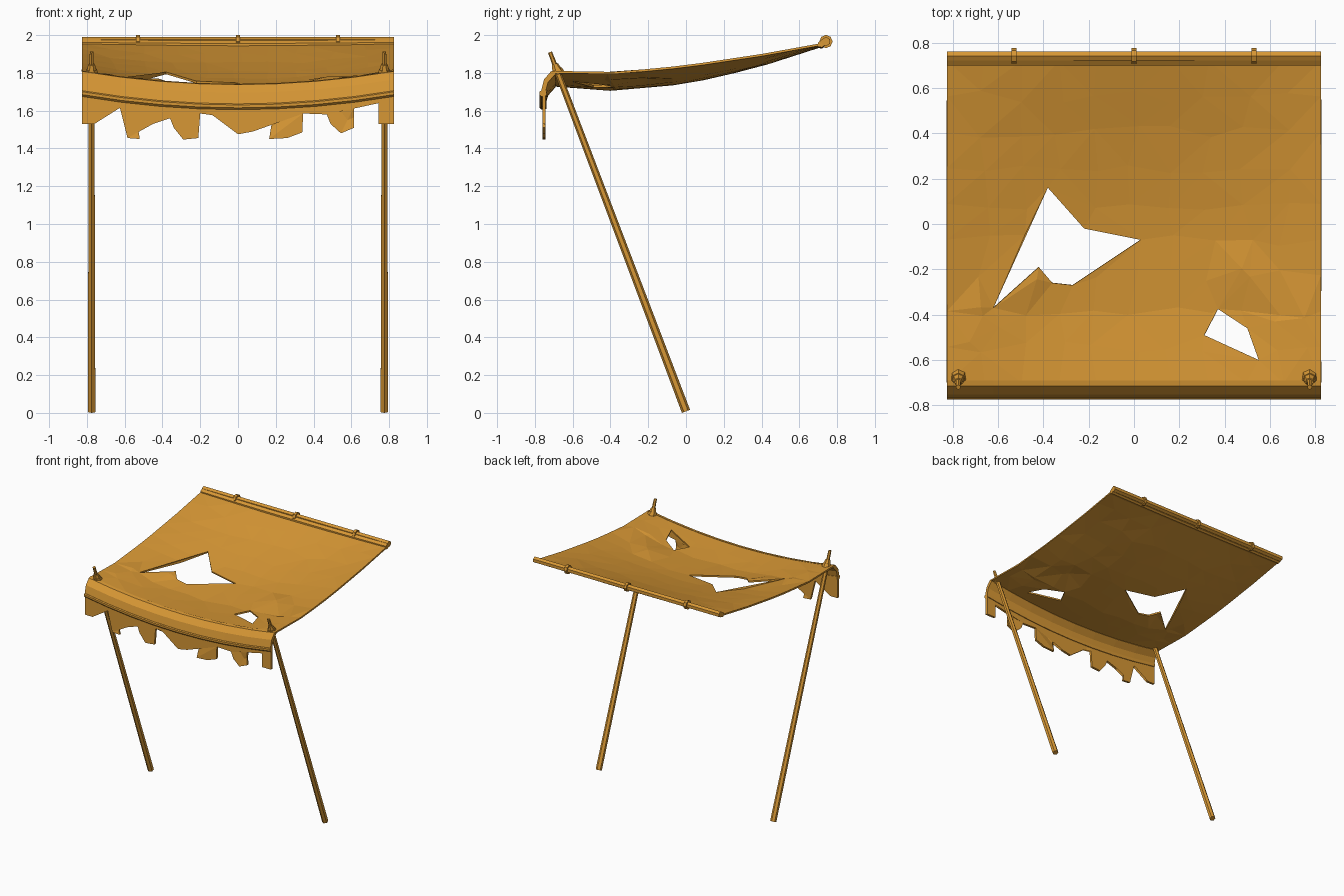
import bpy, bmesh, math, random
from mathutils import Vector
from mathutils.geometry import delaunay_2d_cdt, intersect_point_line

random.seed(4)
cube = bpy.data.objects.get("Cube")
if cube:
    bpy.data.objects.remove(cube)

HALF = 0.825          # half width of the cloth
SAG = 0.07            # droop of the front edge

mat = bpy.data.materials.new("ochre cloth")
mat.use_nodes = True
colour = (0.68, 0.31, 0.035, 1)
mat.diffuse_color = colour
bsdf = mat.node_tree.nodes["Principled BSDF"]
bsdf.inputs["Base Color"].default_value = colour
bsdf.inputs["Roughness"].default_value = 0.9


def finish(name, bm, thickness=0, offset=-1):
    mesh = bpy.data.meshes.new(name)
    bm.to_mesh(mesh)
    bm.free()
    obj = bpy.data.objects.new(name, mesh)
    bpy.context.collection.objects.link(obj)
    mesh.materials.append(mat)
    if thickness:
        mod = obj.modifiers.new("thickness", "SOLIDIFY")
        mod.thickness, mod.offset = thickness, offset
    return obj


def rod(name, a, b, r1, r2, sides=6):
    """Tapered prism from point a to point b."""
    a, b = Vector(a), Vector(b)
    bm = bmesh.new()
    bmesh.ops.create_cone(bm, cap_ends=True, segments=sides, radius1=r1,
                          radius2=r2, depth=(b - a).length)
    turn = (b - a).to_track_quat('Z', 'Y').to_matrix().to_4x4()
    bm.transform(turn)
    bmesh.ops.translate(bm, verts=bm.verts, vec=(a + b) / 2)
    return finish(name, bm)


def lerp(table, t):
    for (t0, v0), (t1, v1) in zip(table, table[1:]):
        if t <= t1:
            return v0 + (v1 - v0) * (t - t0) / (t1 - t0)
    return table[-1][1]


def droop(x):
    return 1 - (x / HALF) ** 2


# Roof cloth: sagging sheet with folds and two torn holes
EDGE = [(-0.7, 1.81), (-0.4, 1.802), (0, 1.84), (0.4, 1.9), (0.72, 1.958)]
DIP = [(-0.7, SAG), (-0.4, 0.085), (0, 0.088), (0.35, 0.06), (0.72, 0.008)]
FOLDS = [((-0.78, -0.69), (-0.41, -0.22)), ((-0.78, -0.69), (-0.67, -0.35)),
         ((0.78, -0.69), (0.46, -0.17)), ((0.78, -0.69), (0.75, -0.4))]
HOLES = [[(-0.62, -0.37), (-0.38, 0.16), (-0.22, -0.02), (0.03, -0.07),
          (-0.27, -0.27), (-0.36, -0.26), (-0.42, -0.19)],
         [(0.31, -0.49), (0.37, -0.375), (0.5, -0.46), (0.55, -0.6)]]


def cloth_height(p):
    z = lerp(EDGE, p.y) - lerp(DIP, p.y) * droop(p.x)
    for a, b in FOLDS:
        q, t = intersect_point_line(p, Vector(a), Vector(b))
        t = min(max(t, 0), 1)
        near = Vector(a).lerp(Vector(b), t)
        z += 0.018 * math.exp(-((p - near).length / 0.05) ** 2) * t
    return z


def inside(p, poly):
    hit = False
    for (x0, y0), (x1, y1) in zip(poly, poly[1:] + poly[:1]):
        if (y0 > p.y) != (y1 > p.y) and p.x < x0 + (x1 - x0) * (p.y - y0) / (y1 - y0):
            hit = not hit
    return hit


pts, edges = [], []
for poly in HOLES:
    n = len(pts)
    pts += [Vector(p) for p in poly]
    edges += [(n + i, n + (i + 1) % len(poly)) for i in range(len(poly))]
NX, NY = 10, 9
for i in range(NX + 1):
    for j in range(NY + 1):
        p = Vector((HALF * (2 * i / NX - 1), -0.7 + 1.42 * j / NY))
        if 0 < i < NX and 0 < j < NY:
            p += Vector((random.uniform(-0.03, 0.03), random.uniform(-0.03, 0.03)))
        if not any(inside(p, h) for h in HOLES):
            pts.append(p)
for a, b in FOLDS:
    pts += [Vector(a).lerp(Vector(b), t) for t in (0.5, 0.95)]
flat, _, tris, *_ = delaunay_2d_cdt(pts, edges, [], 0, 1e-5)
bm = bmesh.new()
verts = [bm.verts.new((p.x, p.y, cloth_height(p))) for p in flat]
for tri in tris:
    centre = sum((flat[i] for i in tri), Vector((0, 0))) / 3
    if not any(inside(centre, h) for h in HOLES):
        bm.faces.new([verts[i] for i in tri])
bmesh.ops.delete(bm, geom=[v for v in bm.verts if not v.link_faces], context='VERTS')
finish("roof_cloth", bm, 0.012)


def sweep(name, profile, sag, steps=8):
    """Closed (y, z) profile carried across the width along a drooping line."""
    bm = bmesh.new()
    rings = []
    for i in range(steps + 1):
        x = HALF * (2 * i / steps - 1)
        rings.append([bm.verts.new((x, y, z - sag * droop(x))) for y, z in profile])
    n = len(profile)
    for r0, r1 in zip(rings, rings[1:]):
        for k in range(n):
            bm.faces.new((r0[k], r0[(k + 1) % n], r1[(k + 1) % n], r1[k]))
    bm.faces.new(rings[0])
    bm.faces.new(rings[-1])
    bmesh.ops.recalc_face_normals(bm, faces=bm.faces)
    return finish(name, bm)


# Front valance folding over the edge, and the hem below it
sweep("front_valance", [(-0.69, 1.812), (-0.715, 1.808), (-0.752, 1.765),
                        (-0.768, 1.7), (-0.745, 1.695), (-0.73, 1.75),
                        (-0.69, 1.795)], SAG)
sweep("front_hem", [(-0.768, 1.706), (-0.775, 1.7), (-0.775, 1.685),
                    (-0.765, 1.675), (-0.738, 1.68), (-0.738, 1.706)], SAG)

# Tattered flaps hanging from the hem
TORN = [(-0.825, 1.53), (-0.76, 1.53), (-0.76, 1.64), (-0.625, 1.615),
        (-0.585, 1.455), (-0.52, 1.45), (-0.535, 1.545), (-0.45, 1.53),
        (-0.36, 1.56), (-0.34, 1.51), (-0.29, 1.447), (-0.21, 1.455),
        (-0.2, 1.585), (-0.05, 1.565), (0, 1.53), (0, 1.475), (0.08, 1.49),
        (0.07, 1.575), (0.185, 1.575), (0.165, 1.45), (0.26, 1.455),
        (0.34, 1.485), (0.345, 1.585), (0.47, 1.58), (0.49, 1.53),
        (0.545, 1.48), (0.615, 1.51), (0.615, 1.62), (0.745, 1.64),
        (0.745, 1.53), (0.825, 1.53)]
top = [(x, 1.695 - SAG * droop(x)) for x in (HALF * (1 - i / 4) for i in range(9))]
bm = bmesh.new()
bm.faces.new([bm.verts.new((x, -0.752, z)) for x, z in TORN + top])
bmesh.ops.triangulate(bm, faces=bm.faces)
finish("torn_flaps", bm, 0.018, 0)

# Back rod with the cloth rolled round it, and three binding rings
rod("back_rod", (-HALF, 0.741, 1.966), (HALF, 0.741, 1.966), 0.024, 0.024)
sweep("back_roll", [(0.7, 1.938), (0.7, 1.962), (0.722, 1.978), (0.735, 1.945),
                    (0.72, 1.935)], 0.006)
for name, x in (("right", -0.53), ("middle", 0), ("left", 0.53)):
    rod(name + "_ring", (x - 0.011, 0.741, 1.966), (x + 0.011, 0.741, 1.966),
        0.035, 0.035, 8)

# Leaning poles with knots and spikes at the cloth corners
FOOT, TIP = Vector((0, 0, 0.008)), Vector((0, -0.72, 1.91))
for name, side in (("left", 1), ("right", -1)):
    shift = Vector((side * 0.775, 0, 0))
    at = lambda t: FOOT.lerp(TIP, t) + shift
    rod(name + "_pole", at(0), at(0.945), 0.023, 0.017)
    rod(name + "_knot", at(0.938), at(0.952), 0.036, 0.03, 7)
    rod(name + "_knot_top", at(0.952), at(0.966), 0.026, 0.018, 7)
    rod(name + "_spike", at(0.945), at(1), 0.014, 0.011)
